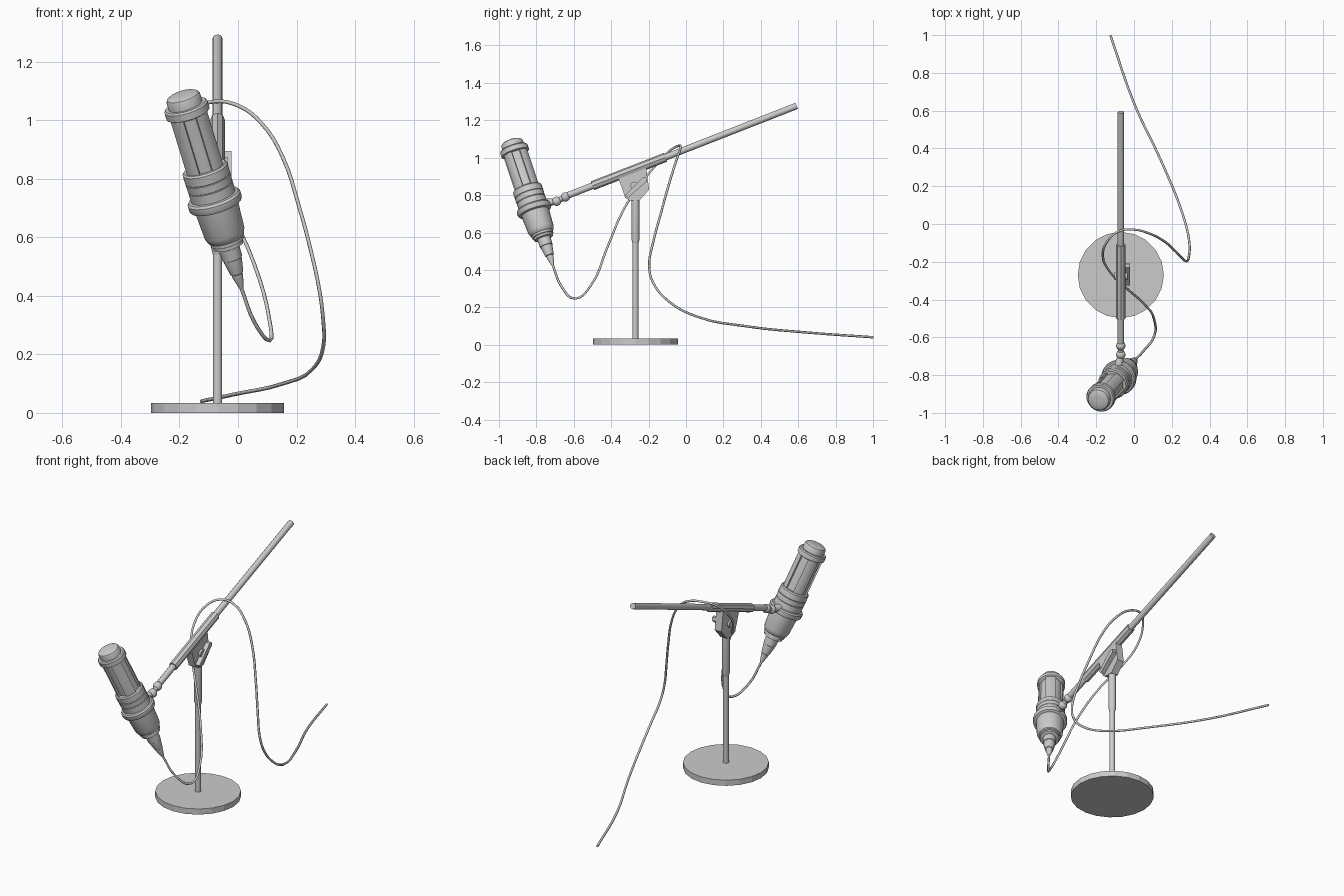
import bpy, bmesh, math
from mathutils import Vector

if "Cube" in bpy.data.objects:
    bpy.data.objects.remove(bpy.data.objects["Cube"])

Z = Vector((0, 0, 1))
PX, PY = -0.07, -0.27            # stand axis
TIP = Vector((0.012, -0.712, 0.425))   # lower end of the microphone
AXIS = Vector((-0.306, -0.335, 1)).normalized()


def finish(bm, name, smooth=False):
    bmesh.ops.recalc_face_normals(bm, faces=bm.faces)
    me = bpy.data.meshes.new(name)
    bm.to_mesh(me)
    bm.free()
    ob = bpy.data.objects.new(name, me)
    bpy.context.collection.objects.link(ob)
    if smooth:
        bpy.ops.object.select_all(action='DESELECT')
        bpy.context.view_layer.objects.active = ob
        ob.select_set(True)
        bpy.ops.object.shade_smooth_by_angle(angle=math.radians(32))
    return ob


def place(ob, origin, direction):
    ob.location = origin
    ob.rotation_mode = 'QUATERNION'
    ob.rotation_quaternion = Vector(direction).to_track_quat('Z', 'Y')
    return ob


def lathe(name, profile, origin, direction, n=24, smooth=True):
    """Revolve (radius, height) pairs around an axis, with closed ends."""
    bm = bmesh.new()
    rings = [[bm.verts.new((r * math.cos(2 * math.pi * i / n), r * math.sin(2 * math.pi * i / n), h))
              for i in range(n)] for r, h in profile]
    for a, b in zip(rings, rings[1:]):
        for i in range(n):
            j = (i + 1) % n
            bm.faces.new((a[i], a[j], b[j], b[i]))
    bm.faces.new(rings[0][::-1])
    bm.faces.new(rings[-1])
    return place(finish(bm, name, smooth), origin, direction)


def rod(name, a, b, r, n=12, smooth=True):
    a, b = Vector(a), Vector(b)
    return lathe(name, [(r, 0), (r, (b - a).length)], a, b - a, n, smooth)


def ball(name, p, r):
    bm = bmesh.new()
    bmesh.ops.create_uvsphere(bm, u_segments=14, v_segments=8, radius=r)
    finish(bm, name, True).location = p


def plate(name, pts, x0, x1):
    """Extrude a (y, z) outline between two x positions."""
    bm = bmesh.new()
    f = bm.faces.new([bm.verts.new((x0, y, z)) for y, z in pts])
    ex = bmesh.ops.extrude_face_region(bm, geom=[f])['geom']
    bmesh.ops.translate(bm, vec=(x1 - x0, 0, 0), verts=[v for v in ex if isinstance(v, bmesh.types.BMVert)])
    return finish(bm, name)


# Stand: disc base and two-stage pole
lathe("base", [(0.228, 0), (0.228, 0.033)], (PX, PY, 0), Z, 20, False)
rod("pole", (PX, PY, 0.03), (PX, PY, 0.6), 0.016)
lathe("pole_sleeve", [(0.016, 0.54), (0.021, 0.56), (0.021, 0.79)], (PX, PY, 0), Z, 12)

# Boom arm with thicker grip sleeve
rod("boom", (PX, -0.63, 0.799), (PX, 0.592, 1.277), 0.0175)
rod("boom_sleeve", (PX, -0.5, 0.85), (PX, -0.11, 1.002), 0.025, 8, False)

# Tilting clamp under the boom, with bolt and lever
plate("clamp", [(-0.36, 0.888), (-0.325, 0.785), (-0.30, 0.77), (-0.25, 0.77),
                (-0.197, 0.83), (-0.213, 0.945)], -0.092, -0.048)
rod("clamp_bolt", (-0.103, -0.275, 0.85), (-0.035, -0.275, 0.85), 0.022, 12)
plate("clamp_lever", [(-0.325, 0.80), (-0.31, 0.785), (-0.208, 0.875), (-0.212, 0.895), (-0.23, 0.895)],
      -0.048, -0.022)

# Ball joints and microphone mount
ball("boom_end_ball", (PX, -0.645, 0.79), 0.025)
rod("joint_neck", (PX, -0.645, 0.79), (PX, -0.69, 0.768), 0.015)
ball("mount_ball", (PX, -0.692, 0.767), 0.025)
lathe("mount_arm", [(0.013, 0), (0.02, 0.03), (0.024, 0.09)], (PX, -0.692, 0.767), (-0.015, -0.08, -0.012), 12)

# Microphone: plug with strain relief, stepped body, flange
lathe("plug", [(0.007, 0), (0.019, 0.045), (0.019, 0.055), (0.023, 0.058), (0.032, 0.105),
               (0.032, 0.112), (0.035, 0.114), (0.037, 0.165), (0.037, 0.18)], TIP, AXIS)
lathe("mic_lower_body", [(0.045, 0.157), (0.053, 0.160), (0.053, 0.172), (0.059, 0.174), (0.059, 0.186),
                         (0.064, 0.19), (0.071, 0.21), (0.077, 0.315)], TIP, AXIS, 28)
lathe("mic_flange", [(0.077, 0.308), (0.090, 0.312), (0.094, 0.320), (0.094, 0.338), (0.088, 0.346),
                     (0.078, 0.348)], TIP, AXIS, 28)
lathe("mic_collar", [(0.079, 0.34), (0.079, 0.381), (0.077, 0.383), (0.079, 0.385), (0.080, 0.412),
                     (0.078, 0.414), (0.080, 0.416), (0.080, 0.448), (0.074, 0.454)], TIP, AXIS, 28)

# Grille: inner screen with curved cage panels around it
lathe("grille_screen", [(0.060, 0.44), (0.060, 0.67)], TIP, AXIS, 28)
for k in range(4):
    bm = bmesh.new()
    cols = []
    for i in range(6):
        a = math.pi / 2 * k + math.radians(-25 + 10 * i)
        cols.append([bm.verts.new((r * math.cos(a), r * math.sin(a), h))
                     for r, h in ((0.058, 0.45), (0.069, 0.45), (0.069, 0.665), (0.058, 0.665))])
    for a, b in zip(cols, cols[1:]):
        for i in range(4):
            j = (i + 1) % 4
            bm.faces.new((a[i], a[j], b[j], b[i]))
    bm.faces.new(cols[0])
    bm.faces.new(cols[-1])
    place(finish(bm, "grille_panel", True), TIP, AXIS)
lathe("top_rim", [(0.066, 0.652), (0.077, 0.657), (0.077, 0.682), (0.072, 0.688), (0.058, 0.688)], TIP, AXIS, 28)
lathe("top_cap", [(0.060, 0.68), (0.060, 0.713), (0.056, 0.722), (0.047, 0.727), (0.02, 0.729)], TIP, AXIS, 28)

# Cable: hangs from the plug, loops over the boom and trails away to the back
path = [(0.012, -0.712, 0.425), (0.056, -0.665, 0.31), (0.108, -0.59, 0.247), (0.108, -0.51, 0.315),
        (0.055, -0.425, 0.51), (-0.045, -0.335, 0.72), (-0.13, -0.25, 0.85), (-0.165, -0.17, 0.95),
        (-0.14, -0.09, 1.035), (-0.08, -0.038, 1.064), (0.0, -0.03, 1.05), (0.08, -0.05, 0.99),
        (0.15, -0.085, 0.88), (0.21, -0.135, 0.7), (0.25, -0.175, 0.55), (0.278, -0.197, 0.42),
        (0.29, -0.175, 0.33), (0.292, -0.09, 0.23), (0.255, 0.06, 0.15), (0.15, 0.32, 0.099),
        (0.0, 0.64, 0.066), (-0.125, 1.0, 0.04)]
cu = bpy.data.curves.new("cable", 'CURVE')
cu.dimensions = '3D'
cu.bevel_depth = 0.0065
cu.bevel_resolution = 1
cu.resolution_u = 4
cu.use_fill_caps = True
sp = cu.splines.new('BEZIER')
sp.bezier_points.add(len(path) - 1)
for bp, p in zip(sp.bezier_points, path):
    bp.co = p
    bp.handle_left_type = bp.handle_right_type = 'AUTO'
bpy.context.collection.objects.link(bpy.data.objects.new("cable", cu))
